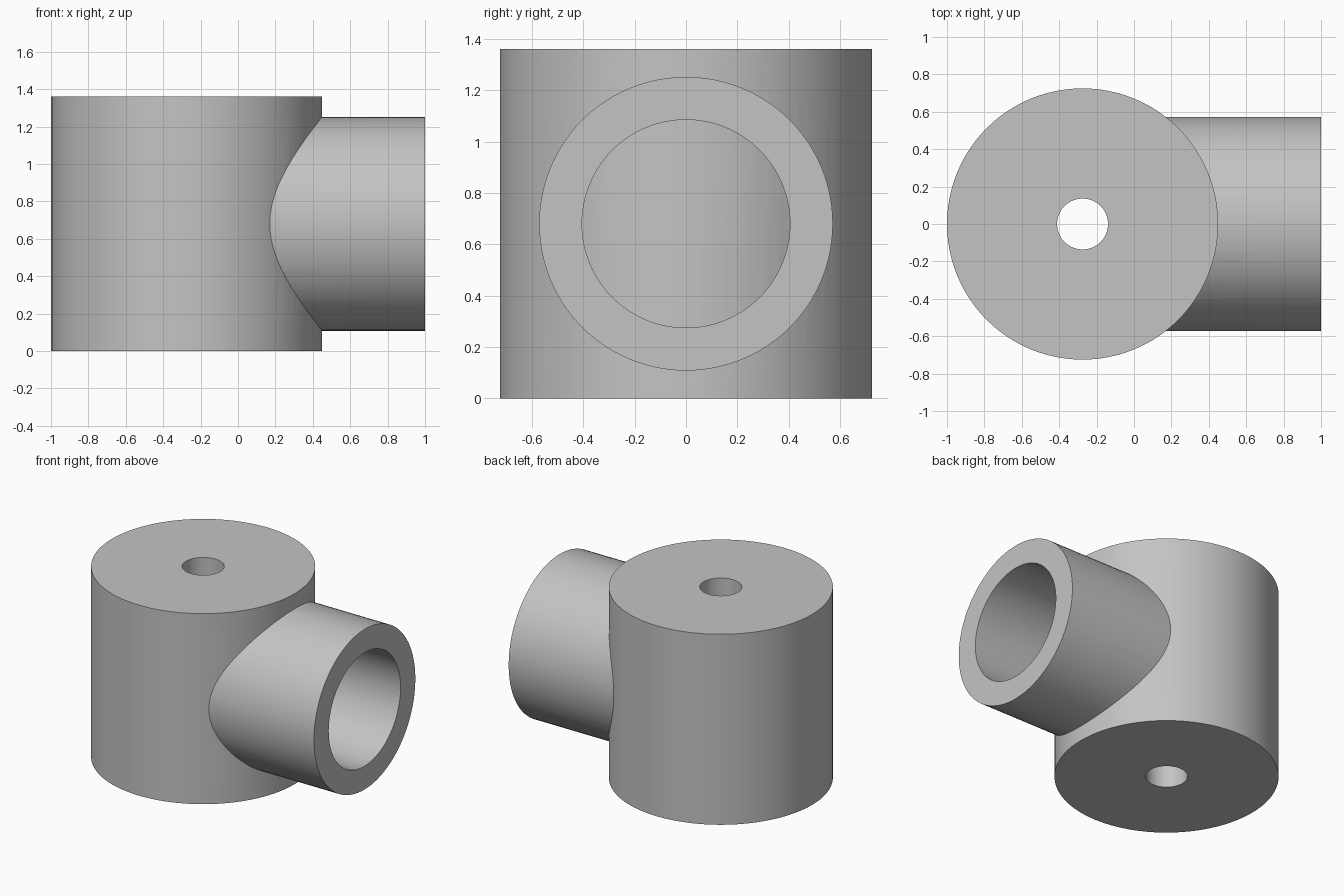
import bpy
import math
from mathutils import Matrix, Vector
import bmesh

cube = bpy.data.objects.get("Cube")
if cube:
    bpy.data.objects.remove(cube, do_unlink=True)

BODY_X, BODY_R, HEIGHT = -0.275, 0.725, 1.36
SEGMENTS = 96

grey = bpy.data.materials.new("plain grey")
grey.use_nodes = True
GREY = (0.55, 0.55, 0.55, 1)
grey.diffuse_color = GREY
grey.node_tree.nodes["Principled BSDF"].inputs["Base Color"].default_value = GREY


def hollow_cylinder(name, outer, inner, length, matrix):
    """Thick tube along local z, lathed from a rectangular profile."""
    bm = bmesh.new()
    corners = [(inner, 0), (outer, 0), (outer, length), (inner, length)]
    verts = [bm.verts.new((r, 0, z)) for r, z in corners]
    edges = [bm.edges.new((verts[i], verts[(i + 1) % 4])) for i in range(4)]
    bmesh.ops.spin(bm, geom=verts + edges, cent=(0, 0, 0), axis=(0, 0, 1),
                   angle=math.tau, steps=SEGMENTS, use_merge=True)
    bmesh.ops.remove_doubles(bm, verts=bm.verts, dist=0.0001)
    bmesh.ops.recalc_face_normals(bm, faces=bm.faces)
    bm.transform(matrix)
    mesh = bpy.data.meshes.new(name)
    bm.to_mesh(mesh)
    bm.free()
    mesh.materials.append(grey)
    obj = bpy.data.objects.new(name, mesh)
    bpy.context.collection.objects.link(obj)
    return obj


# Upright drum with a small hole through its axis
body = hollow_cylinder("body", BODY_R, 0.136, HEIGHT,
                       Matrix.Translation((BODY_X, 0, 0)))

# Side pipe whose bore stops at the drum wall
pipe = hollow_cylinder("side_pipe", 0.572, 0.405, 1.0,
                       Matrix.Translation((0, 0, HEIGHT / 2))
                       @ Matrix.Rotation(math.pi / 2, 4, "Y"))

# Fuse the pipe onto the drum
union = body.modifiers.new("join_pipe", "BOOLEAN")
union.operation = "UNION"
union.solver = "EXACT"
union.object = pipe
bpy.ops.object.select_all(action="DESELECT")
bpy.context.view_layer.objects.active = body
body.select_set(True)
bpy.ops.object.modifier_apply(modifier=union.name)
bpy.data.objects.remove(pipe, do_unlink=True)
bpy.ops.object.shade_smooth_by_angle(angle=math.radians(30))
